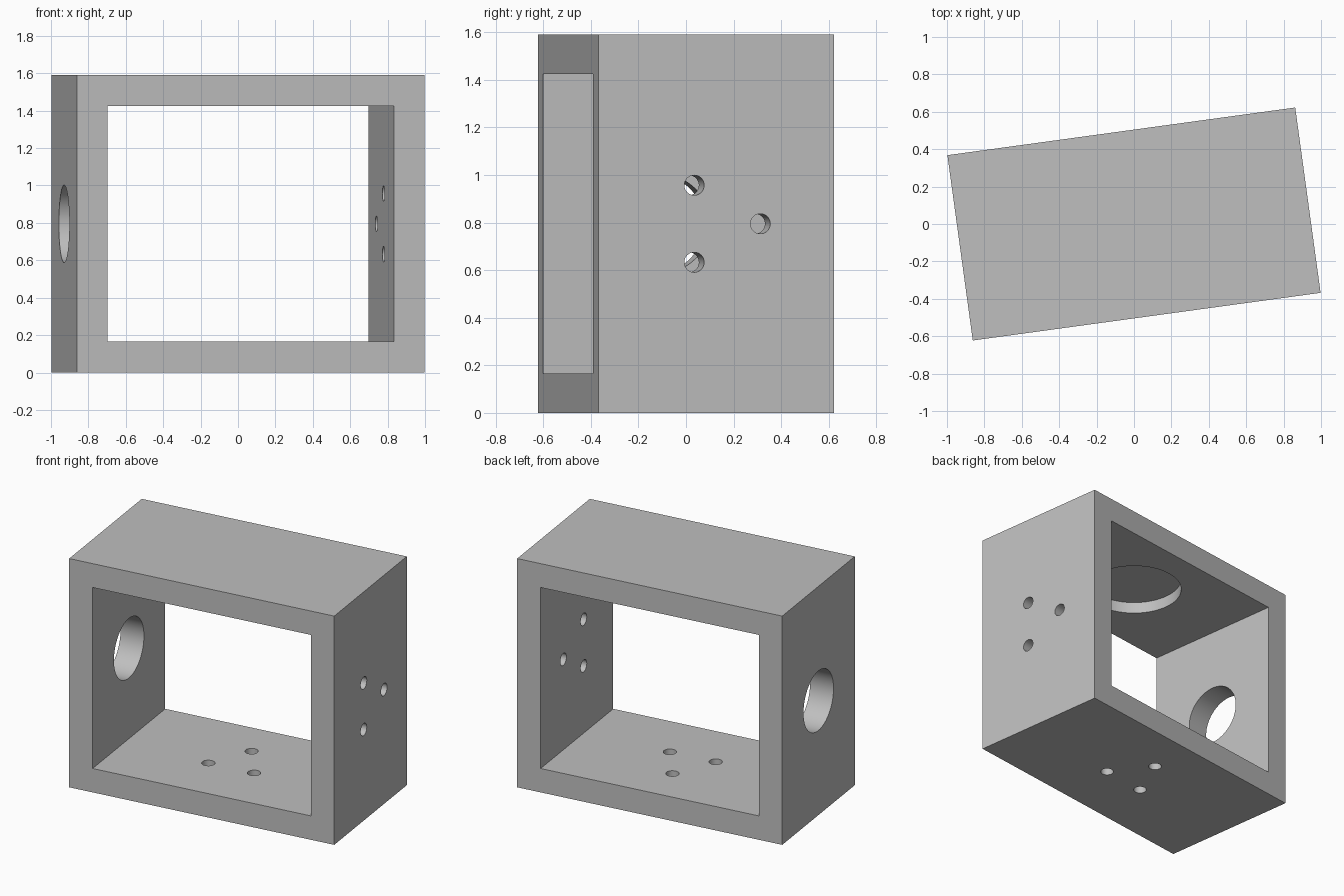
import bpy
from math import radians, cos, sin, pi
from mathutils import Vector

cube = bpy.data.objects.get("Cube")
if cube:
    bpy.data.objects.remove(cube, do_unlink=True)

WIDTH, DEPTH, HEIGHT, WALL = 1.877, 1.0, 1.59, 0.166
MID = HEIGHT / 2
TURN = radians(7.8)

# Material
grey = bpy.data.materials.new("light grey")
grey.use_nodes = True
colour = (0.52, 0.52, 0.52, 1)
grey.diffuse_color = colour
grey.node_tree.nodes["Principled BSDF"].inputs["Base Color"].default_value = colour


def box(name, size):
    bpy.ops.mesh.primitive_cube_add(size=1, location=(0, 0, MID))
    obj = bpy.context.object
    obj.name = name
    obj.scale = size
    bpy.ops.object.transform_apply(location=True, rotation=False, scale=True)
    return obj


def drill(name, radius, length, centre, axis):
    bpy.ops.mesh.primitive_cylinder_add(vertices=64, radius=radius, depth=length, location=centre)
    obj = bpy.context.object
    obj.name = name
    obj.rotation_euler = Vector(axis).to_track_quat('Z', 'Y').to_euler()
    return obj


# Box frame and the opening through it
frame = box("box_frame", (WIDTH, DEPTH, HEIGHT))
frame.data.materials.append(grey)
cutters = [box("opening_cutter", (WIDTH - 2 * WALL, DEPTH * 2, HEIGHT - 2 * WALL))]

# Large round hole through the right wall
cutters.append(drill("side_hole_cutter", 0.207, WALL * 2,
                     (-(WIDTH - WALL) / 2, 0, MID), (1, 0, 0)))

# Shallow round recess in the ceiling
recess = 0.08
cutters.append(drill("ceiling_recess_cutter", 0.312, recess * 2,
                     (0, 0, HEIGHT - WALL), (0, 0, 1)))

# Three bolt holes in the left wall and three in the floor
RING, BOLT = 0.187, 0.042
for i in range(3):
    a = i * 2 * pi / 3
    along, across = RING * cos(a), RING * sin(a)
    cutters.append(drill("wall_bolt_cutter", BOLT, WALL * 2,
                         ((WIDTH - WALL) / 2, along, MID + across), (1, 0, 0)))
    cutters.append(drill("floor_bolt_cutter", BOLT, WALL * 2,
                         (across, along, WALL / 2), (0, 0, 1)))

# Cut everything out of the frame
bpy.context.view_layer.update()
bpy.ops.object.select_all(action='DESELECT')
frame.select_set(True)
bpy.context.view_layer.objects.active = frame
for cutter in cutters:
    cutter.hide_render = True
    mod = frame.modifiers.new("cut", 'BOOLEAN')
    mod.operation = 'DIFFERENCE'
    mod.solver = 'EXACT'
    mod.object = cutter
    bpy.ops.object.modifier_apply(modifier=mod.name)
for cutter in cutters:
    bpy.data.objects.remove(cutter, do_unlink=True)

# Turn the finished frame and smooth only the round walls
frame.rotation_euler.z = TURN
bpy.ops.object.transform_apply(location=False, rotation=True, scale=False)
bpy.ops.object.shade_smooth_by_angle(angle=radians(30))
